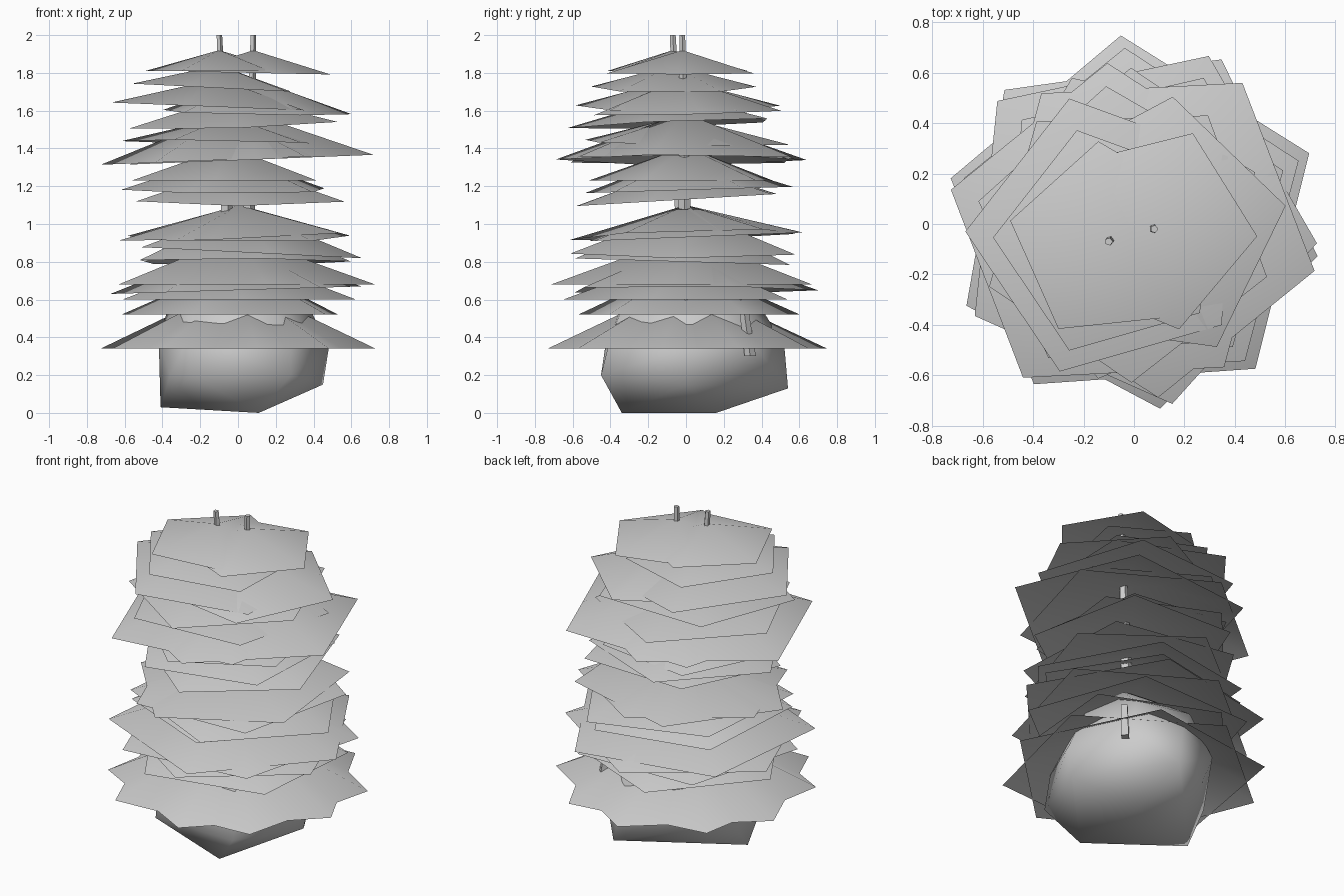
import bpy, bmesh, math
from mathutils import Vector

if "Cube" in bpy.data.objects:
    bpy.data.objects.remove(bpy.data.objects["Cube"])


def finish(bm, name, smooth=True):
    me = bpy.data.meshes.new(name)
    bm.to_mesh(me)
    bm.free()
    for p in me.polygons:
        p.use_smooth = smooth
    ob = bpy.data.objects.new(name, me)
    bpy.context.collection.objects.link(ob)
    return ob


def leaf_skirt(name, x, y, apex, radius, drop, angle, tilt, sides=5):
    """Open, slightly tilted five-sided cone."""
    bm = bmesh.new()
    top = bm.verts.new((x, y, apex))
    rim = []
    for i in range(sides):
        a = math.radians(angle) + math.tau * i / sides
        dx, dy = radius * math.cos(a), radius * math.sin(a)
        rim.append(bm.verts.new((x + dx, y + dy, apex - drop + tilt[0] * dx + tilt[1] * dy)))
    for i in range(sides):
        bm.faces.new((top, rim[i], rim[(i + 1) % sides]))
    return finish(bm, name)


def trunk(name, base, tip, r0, r1, sides=5):
    """Thin tapered stem between two points."""
    bm = bmesh.new()
    rings = []
    for p, r in ((base, r0), (tip, r1)):
        rings.append([bm.verts.new(Vector(p) + Vector((r * math.cos(math.tau * i / sides),
                      r * math.sin(math.tau * i / sides), 0))) for i in range(sides)])
    for i in range(sides):
        j = (i + 1) % sides
        bm.faces.new((rings[0][i], rings[0][j], rings[1][j], rings[1][i]))
    bm.faces.new(rings[0][::-1])
    bm.faces.new(rings[1])
    return finish(bm, name, False)


# Foliage tiers: x, y, apex height, radius, drop, rotation
tiers = [
    (-.10, -.07, 1.92, .40, .11, 168),
    (.08, -.02, 1.92, .41, .12, -4),
    (-.10, -.07, 1.84, .46, .12, 178),
    (-.10, -.05, 1.77, .57, .15, 178),
    (.08, -.02, 1.77, .53, .18, 10),
    (-.03, -.05, 1.68, .58, .15, 200),
    (.06, -.01, 1.59, .68, .25, -15),
    (-.07, -.04, 1.58, .68, .24, 165),
    (-.05, -.03, 1.57, .58, .14, 240),
    (-.05, 0, 1.41, .52, .18, 190),
    (-.04, 0, 1.37, .58, .19, 175),
    (.02, 0, 1.31, .58, .18, -20),
    (0, 0, 1.10, .63, .16, 185),
    (.01, 0, 1.10, .62, .17, 20),
    (.03, 0, 1.08, .63, .23, -5),
    (0, 0, 1.06, .60, .26, 210),
    (0, 0, .94, .73, .26, -6),
    (0, 0, .90, .70, .25, 165),
    (0, 0, .84, .65, .24, 200),
    (0, 0, .79, .62, .27, 175),
    (0, 0, .69, .75, .35, 22),
    (0, 0, .69, .74, .35, -10),
]
# Tilt slopes in x and y for the tiers that lean
tilts = {2: (-.02, 0), 3: (-.05, 0), 4: (-.04, 0), 5: (-.02, .02), 6: (.03, .04),
         7: (.04, 0), 8: (.04, 0), 9: (-.02, -.02), 11: (0, .03), 12: (0, .06),
         13: (.04, .03), 14: (0, .04), 15: (-.05, 0), 16: (0, -.03), 18: (.03, 0)}
for i, t in enumerate(tiers, 1):
    leaf_skirt(f"foliage_tier_{i}", *t, tilts.get(i, (0, 0)))

# Stems
trunk("main_stem_left", (-.04, 0, .5), (-.10, -.07, 2.0), .045, .016)
trunk("main_stem_right", (.04, 0, .5), (.08, -.02, 2.0), .045, .016)
trunk("side_stem_right", (.35, .34, .30), (.33, .31, .52), .03, .025, 4)

# Boulder inside the lower foliage
pts = [(-.41, -.02, .03), (.11, -.34, 0), (.11, .16, 0),
       (.45, 0, .15), (.12, .54, .13), (-.41, .12, .20),
       (-.25, -.45, .20), (.28, -.45, .20), (-.36, -.25, .20), (-.2, .36, .2),
       (.48, 0, .34), (.31, .36, .36), (.08, .52, .36), (-.29, .34, .40),
       (-.42, 0, .40), (.28, -.40, .40), (-.26, -.42, .40),
       (.36, 0, .60), (.23, .29, .60), (-.10, .37, .60), (-.35, .1, .61),
       (-.22, -.30, .60), (.16, -.32, .60), (.18, .1, .77), (-.14, .14, .77), (0, -.16, .77)]
bm = bmesh.new()
for p in pts:
    bm.verts.new(p)
bmesh.ops.convex_hull(bm, input=bm.verts)
bmesh.ops.delete(bm, geom=[v for v in bm.verts if not v.link_faces], context='VERTS')
bmesh.ops.recalc_face_normals(bm, faces=bm.faces)
finish(bm, "boulder")
